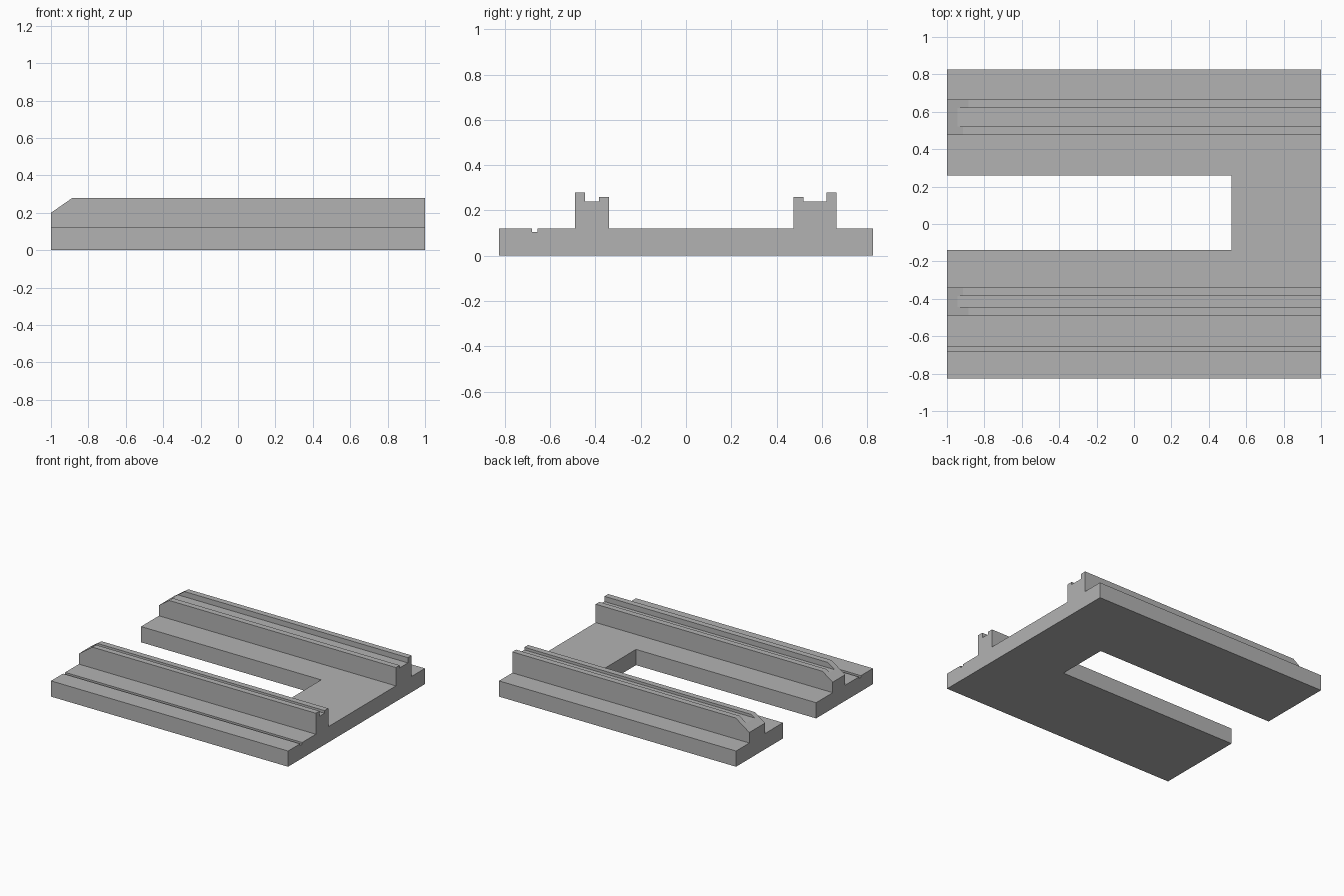
import bpy
import bmesh
from mathutils import Vector

default = bpy.data.objects.get("Cube")
if default:
    bpy.data.objects.remove(default, do_unlink=True)

grey = bpy.data.materials.new("plain grey")
grey.use_nodes = True
colour = (0.45, 0.45, 0.45, 1)
grey.diffuse_color = colour
grey.node_tree.nodes["Principled BSDF"].inputs["Base Color"].default_value = colour


def prism(name, points, direction):
    """Extrude a closed planar outline into a solid."""
    bm = bmesh.new()
    face = bm.faces.new([bm.verts.new(p) for p in points])
    ext = bmesh.ops.extrude_face_region(bm, geom=[face])
    moved = [v for v in ext["geom"] if isinstance(v, bmesh.types.BMVert)]
    bmesh.ops.translate(bm, verts=moved, vec=Vector(direction))
    bmesh.ops.recalc_face_normals(bm, faces=bm.faces)
    mesh = bpy.data.meshes.new(name)
    bm.to_mesh(mesh)
    bm.free()
    mesh.materials.append(grey)
    obj = bpy.data.objects.new(name, mesh)
    bpy.context.collection.objects.link(obj)
    return obj


def cut(target, cutter):
    """Subtract the cutter, apply the result and discard the cutter."""
    cutter.hide_render = True
    mod = target.modifiers.new("cut", "BOOLEAN")
    mod.operation = "DIFFERENCE"
    mod.solver = "EXACT"
    mod.object = cutter
    bpy.context.view_layer.objects.active = target
    bpy.ops.object.modifier_apply(modifier=mod.name)
    bpy.data.objects.remove(cutter, do_unlink=True)


deck, floor, low, high = 0.12, 0.24, 0.26, 0.28


def rail(y0, y1, y2, y3, left_top, right_top):
    """Channelled rail section with lips of two heights."""
    return [(y0, deck), (y0, left_top), (y1, left_top), (y1, floor),
            (y2, floor), (y2, right_top), (y3, right_top), (y3, deck)]


# Cross-section: plate, narrow groove and two channelled rails
groove = [(-0.68, deck), (-0.68, 0.105), (-0.655, 0.105), (-0.655, deck)]
section = ([(-0.825, 0), (-0.825, deck)] + groove
           + rail(-0.49, -0.445, -0.385, -0.34, high, low)
           + rail(0.475, 0.52, 0.62, 0.665, low, high)
           + [(0.825, deck), (0.825, 0)])
body = prism("railed_base", [(-1, y, z) for y, z in section], (2, 0, 0))

# Open slot between the rails
slot = [(-1.2, -0.14), (0.52, -0.14), (0.52, 0.26), (-1.2, 0.26)]
cut(body, prism("slot_cutter", [(x, y, -0.1) for x, y in slot], (0, 0, 0.5)))

# Sloped lead-in on the rail ends
wedge = [(-1.115, 0.12), (-0.77, 0.36), (-1.115, 0.36)]
cut(body, prism("lead_in_cutter", [(x, -1, z) for x, z in wedge], (0, 2, 0)))
